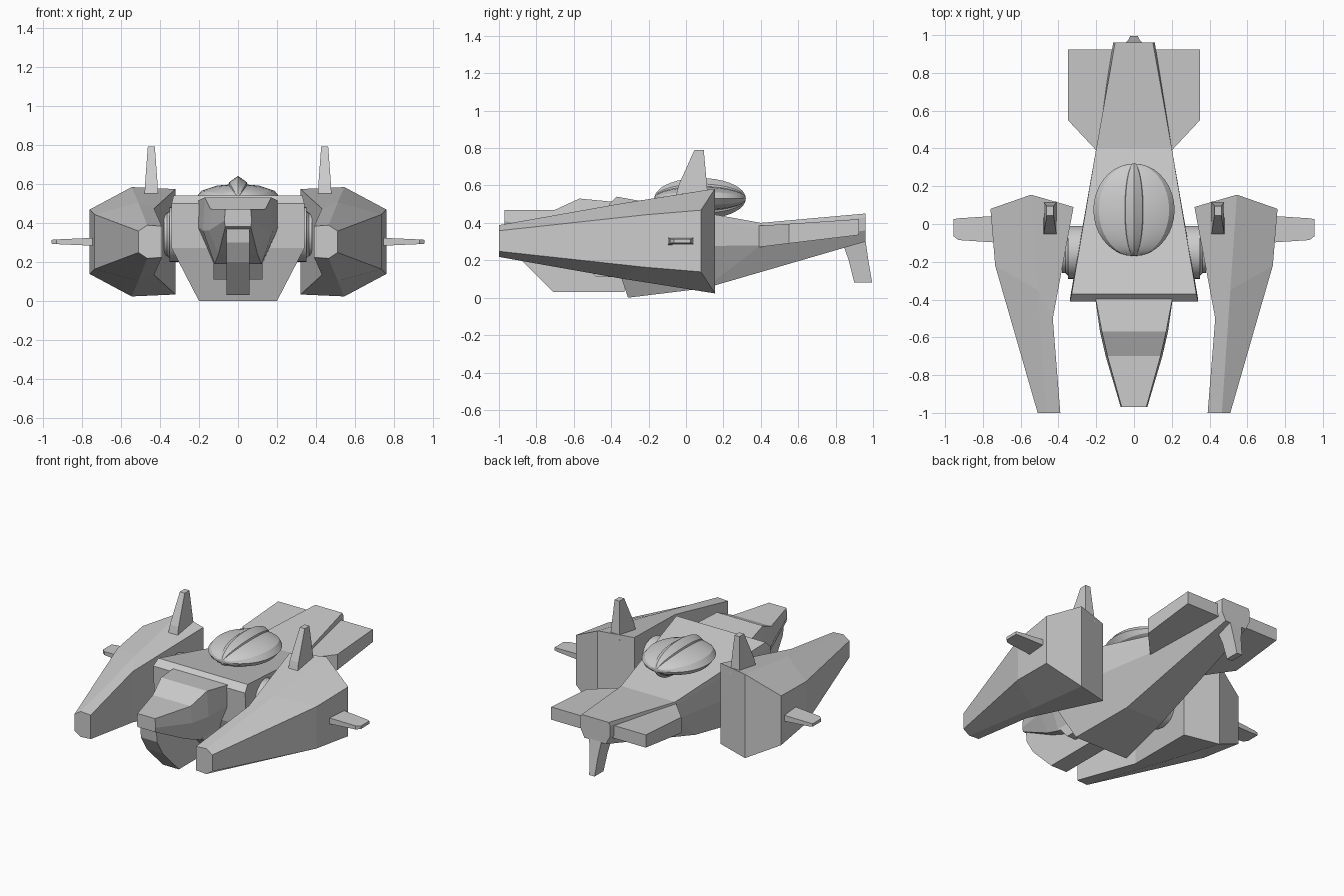
import bpy, bmesh, math
from mathutils import Matrix, Vector

cube = bpy.data.objects.get("Cube")
if cube:
    bpy.data.objects.remove(cube)

grey = bpy.data.materials.new("light grey")
grey.use_nodes = True
grey.diffuse_color = (0.6, 0.6, 0.6, 1)
shader = grey.node_tree.nodes["Principled BSDF"]
shader.inputs["Base Color"].default_value = grey.diffuse_color


def finish(name, bm, paired=False, smooth_angle=None):
    """Turn a bmesh into a coloured object, optionally repeated on both sides."""
    bmesh.ops.recalc_face_normals(bm, faces=bm.faces)
    mesh = bpy.data.meshes.new(name)
    bm.to_mesh(mesh)
    bm.free()
    mesh.materials.append(grey)
    part = bpy.data.objects.new(name, mesh)
    bpy.context.collection.objects.link(part)
    if smooth_angle:
        bpy.ops.object.select_all(action='DESELECT')
        part.select_set(True)
        bpy.context.view_layer.objects.active = part
        bpy.ops.object.shade_smooth_by_angle(angle=math.radians(smooth_angle))
    if paired:
        mirror = part.modifiers.new("both sides", 'MIRROR')
        mirror.use_mirror_merge = False


def loft(name, half_sections, origin=(0, 0, 0), flip='x', paired=False):
    """Skin half sections, each closed by its own reflection about the origin."""
    bm = bmesh.new()
    loops = []
    for half in half_sections:
        points = [Vector(p) for p in half]
        for point in reversed(points[:]):
            twin = point.copy()
            setattr(twin, flip, -getattr(point, flip))
            points.append(twin)
        loops.append([bm.verts.new(p + Vector(origin)) for p in points])
    for near, far in zip(loops, loops[1:]):
        for i in range(len(near)):
            bm.faces.new((near[i - 1], near[i], far[i], far[i - 1]))
    # Caps are strips of quads joining each point to its reflection
    for loop in (loops[0], loops[-1]):
        for i in range(len(loop) // 2 - 1):
            bm.faces.new((loop[i], loop[i + 1], loop[-i - 2], loop[-i - 1]))
    finish(name, bm, paired)


def upright(y, *outline):
    """Half section standing at one y, from (half width, height) pairs."""
    return [(width, y, height) for width, height in outline]


def level(z, half_width, front, back):
    """Half section lying at one height."""
    return [(half_width, front, z), (half_width, back, z)]


def chordwise(x, front, back, half_thickness):
    """Half section of a winglet at one span position."""
    return [(x, front, half_thickness), (x, back, half_thickness)]


def lens(name, half_width, half_height, segments):
    """Canopy shell with its poles on the long axis."""
    bm = bmesh.new()
    place = (Matrix.Translation((0, 0.075, 0.53))
             @ Matrix.Diagonal((half_width, 0.245, half_height, 1))
             @ Matrix.Rotation(math.pi / 2, 4, 'X'))
    bmesh.ops.create_uvsphere(bm, u_segments=segments, v_segments=18,
                              radius=1, matrix=place)
    finish(name, bm, smooth_angle=20)


# Central hull: slanted front, crease behind the canopy, slim tail
loft("hull", [
    [(0.33, -0.37, 0.54), (0.34, -0.41, 0.5), (0.34, -0.4, 0.27), (0.2, -0.31, 0)],
    [(0.2, 0.4, 0.4), (0.2, 0.4, 0.37), (0.2, 0.4, 0.28), (0.14, 0.1, 0.05)],
    upright(0.96, (0.1, 0.45), (0.11, 0.43), (0.11, 0.36), (0.08, 0.3)),
])

# Head with a raised brow, sloping to a blunt beak
loft("head", [
    upright(-0.36, (0.21, 0.51), (0.21, 0.38), (0.12, 0.18)),
    upright(-0.57, (0.17, 0.53), (0.18, 0.36), (0.12, 0.19)),
    upright(-0.7, (0.14, 0.47), (0.15, 0.36), (0.1, 0.24)),
    upright(-0.97, (0.065, 0.47), (0.07, 0.41), (0.065, 0.38)),
])

# Lower jaw: flared cheeks around a narrow keel
loft("jaw_cheeks", [
    upright(-0.38, (0.09, 0.3), (0.125, 0.2), (0.125, 0.11)),
    [(0.09, -0.62, 0.3), (0.125, -0.56, 0.2), (0.125, -0.48, 0.11)],
])
loft("jaw_keel", [
    upright(-0.33, (0.06, 0.4), (0.06, 0.2), (0.06, 0.03)),
    upright(-0.71, (0.06, 0.4), (0.06, 0.2), (0.06, 0.03)),
    [(0.06, -0.95, 0.39), (0.06, -0.94, 0.3), (0.06, -0.88, 0.2)],
])

# Ribbed canopy with a raised spine
lens("canopy", half_width=0.215, half_height=0.07, segments=12)
lens("canopy_spine", half_width=0.065, half_height=0.11, segments=8)

# Tail wing slab, passing through the tail and rising with it
loft("tail_wing", [
    upright(0.39, (0.2, 0.385), (0.2, 0.27)),
    upright(0.55, (0.35, 0.395), (0.35, 0.29)),
    upright(0.925, (0.35, 0.42), (0.35, 0.335)),
])

# Fin hanging below the tail
loft("tail_fin", [
    level(0.34, half_width=0.05, front=0.82, back=0.955),
    level(0.2, half_width=0.03, front=0.87, back=0.975),
    level(0.08, half_width=0.02, front=0.9, back=0.995),
])

# Faceted side pods: outer edge, ridge and inner edge, reflected top to bottom
POD_HEIGHT = 0.303
loft("side_pods", [
    [(0.51, -1, 0.055), (0.465, -1, 0.085), (0.39, -1, 0.08)],
    [(0.735, -0.22, 0.14), (0.51, -0.35, 0.2), (0.43, -0.5, 0.17)],
    [(0.76, 0.08, 0.165), (0.545, 0.155, 0.28), (0.32, 0.09, 0.27)],
], origin=(0, 0, POD_HEIGHT), flip='z', paired=True)

# Upright fins on the pods
loft("pod_fins", [
    level(0.54, half_width=0.035, front=-0.055, back=0.118),
    level(0.6, half_width=0.032, front=-0.04, back=0.112),
    level(0.79, half_width=0.018, front=0.045, back=0.095),
], origin=(0.444, 0, 0), paired=True)

# Stub winglets on the outer pod faces
loft("winglets", [
    chordwise(0.7, front=-0.1, back=0.045, half_thickness=0.022),
    chordwise(0.93, front=-0.085, back=0.03, half_thickness=0.012),
    chordwise(0.955, front=-0.065, back=0.025, half_thickness=0.01),
], origin=(0, 0, POD_HEIGHT), flip='z', paired=True)

# Round joints between hull and pods
bm = bmesh.new()
bmesh.ops.create_cone(bm, cap_ends=True, segments=32, radius1=0.14, radius2=0.14,
                      depth=0.18, matrix=Matrix.Translation((0.29, -0.15, 0.34))
                      @ Matrix.Rotation(math.pi / 2, 4, 'Y'))
rims = [e for e in bm.edges if any(len(f.verts) > 4 for f in e.link_faces)]
bmesh.ops.bevel(bm, geom=rims, offset=0.03, segments=3, affect='EDGES')
finish("pod_joints", bm, paired=True, smooth_angle=40)
